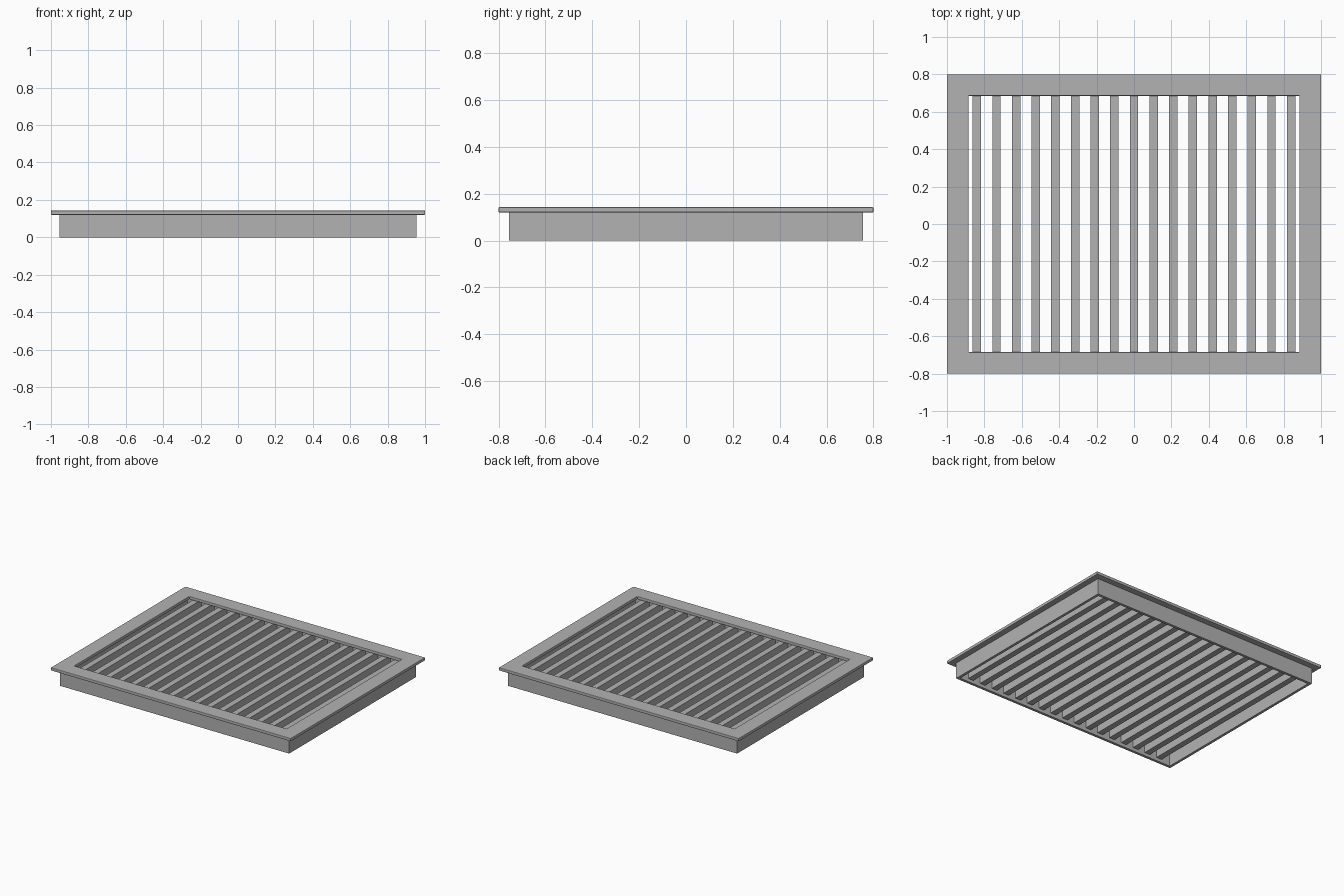
import bpy
import bmesh

cube = bpy.data.objects.get("Cube")
if cube:
    bpy.data.objects.remove(cube, do_unlink=True)

grey = bpy.data.materials.new("grey_metal")
grey.use_nodes = True
colour = (0.45, 0.45, 0.45, 1)
grey.diffuse_color = colour
grey.node_tree.nodes["Principled BSDF"].inputs["Base Color"].default_value = colour


def add_object(name, bm):
    mesh = bpy.data.meshes.new(name)
    bmesh.ops.recalc_face_normals(bm, faces=bm.faces)
    bm.to_mesh(mesh)
    bm.free()
    mesh.materials.append(grey)
    obj = bpy.data.objects.new(name, mesh)
    bpy.context.collection.objects.link(obj)
    return obj


def ring(name, outer, inner, z0, z1, bevel=0):
    """Rectangular frame between two half-sizes."""
    bm = bmesh.new()
    loops = []
    for (hx, hy), z in ((outer, z0), (outer, z1), (inner, z1), (inner, z0)):
        corners = ((-hx, -hy), (hx, -hy), (hx, hy), (-hx, hy))
        loops.append([bm.verts.new((x, y, z)) for x, y in corners])
    for i in range(4):
        a, b = loops[i], loops[(i + 1) % 4]
        for j in range(4):
            k = (j + 1) % 4
            bm.faces.new((a[j], a[k], b[k], b[j]))
    obj = add_object(name, bm)
    if bevel:
        mod = obj.modifiers.new("soft_edges", "BEVEL")
        mod.width = bevel
        mod.segments = 2
    return obj


# Flat flange and the thin-walled neck below it
ring("flange", (1.0, 0.8), (0.885, 0.685), 0.12, 0.143, 0.004)
ring("neck", (0.955, 0.755), (0.935, 0.735), 0.0, 0.12)

# Evenly spaced upright slats running front to back
COUNT, PITCH = 17, 0.105
WIDTH, BOTTOM, TOP = 0.045, 0.025, 0.117
for i in range(COUNT):
    bm = bmesh.new()
    bmesh.ops.create_cube(bm, size=1)
    bmesh.ops.scale(bm, vec=(WIDTH, 1.48, TOP - BOTTOM), verts=bm.verts)
    slat = add_object(f"slat_{i + 1}", bm)
    slat.location = ((i - (COUNT - 1) / 2) * PITCH, 0, (TOP + BOTTOM) / 2)
